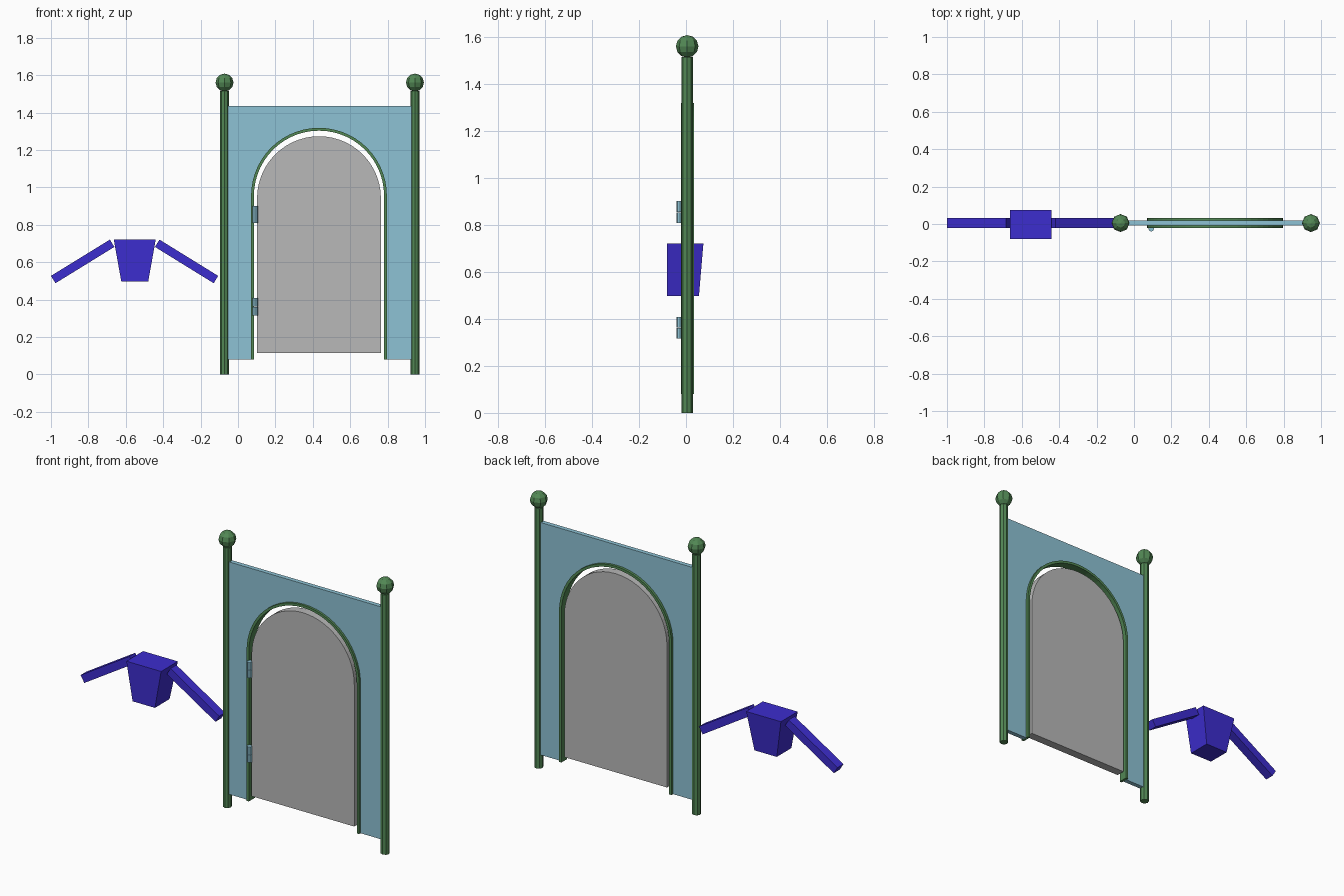
import bpy, bmesh, math
from mathutils import Vector

if "Cube" in bpy.data.objects:
    bpy.data.objects.remove(bpy.data.objects["Cube"])

YC = 0.005      # mid plane of the gate
CX = 0.433      # arch centre line


def material(name, rgb):
    m = bpy.data.materials.new(name)
    m.diffuse_color = (*rgb, 1)
    m.use_nodes = True
    m.node_tree.nodes["Principled BSDF"].inputs["Base Color"].default_value = m.diffuse_color
    return m


GREEN = material("painted_green", (0.085, 0.245, 0.09))
BLUE = material("pale_blue", (0.27, 0.54, 0.66))
GREY = material("door_grey", (0.48, 0.48, 0.48))
VIOLET = material("deep_violet", (0.046, 0.026, 0.62))


def finish(bm, name, mat):
    bmesh.ops.recalc_face_normals(bm, faces=bm.faces)
    me = bpy.data.meshes.new(name)
    bm.to_mesh(me)
    bm.free()
    me.materials.append(mat)
    ob = bpy.data.objects.new(name, me)
    bpy.context.collection.objects.link(ob)
    return ob


def plate(name, outline, y0, y1, mat):
    """Extrude an x-z outline from y0 to y1."""
    bm = bmesh.new()
    face = bm.faces.new([bm.verts.new((x, y0, z)) for x, z in outline])
    ext = bmesh.ops.extrude_face_region(bm, geom=[face])
    moved = [v for v in ext["geom"] if isinstance(v, bmesh.types.BMVert)]
    bmesh.ops.translate(bm, verts=moved, vec=(0, y1 - y0, 0))
    return finish(bm, name, mat)


def arch(radius, spring, bottom, steps=28):
    """Round-topped outline from bottom left over the top to bottom right."""
    pts = [(CX - radius, bottom)]
    for i in range(steps + 1):
        a = math.pi * (1 - i / steps)
        pts.append((CX + radius * math.cos(a), spring + radius * math.sin(a)))
    return pts + [(CX + radius, bottom)]


def cylinder(name, x, y, z0, z1, r, sides, mat):
    bm = bmesh.new()
    bmesh.ops.create_cone(bm, cap_ends=True, segments=sides, radius1=r,
                          radius2=r, depth=z1 - z0)
    bmesh.ops.translate(bm, verts=bm.verts, vec=(x, y, (z0 + z1) / 2))
    return finish(bm, name, mat)


# Posts with faceted ball caps
for side, x in (("left", -0.072), ("right", 0.946)):
    cylinder(side + "_post", x, YC, 0, 1.515, 0.024, 8, GREEN)
    bm = bmesh.new()
    bmesh.ops.create_uvsphere(bm, u_segments=8, v_segments=6, radius=0.048)
    bmesh.ops.translate(bm, verts=bm.verts, vec=(x, YC, 1.56))
    finish(bm, side + "_post_ball", GREEN)

# Wall panel with an arched opening
plate("wall_panel",
      [(-0.055, 0.08), (-0.055, 1.435), (0.93, 1.435), (0.93, 0.08)]
      + arch(0.355, 0.955, 0.08)[::-1], YC - 0.013, YC + 0.013, BLUE)

# Arch trim
plate("arch_trim", arch(0.363, 0.955, 0.08) + arch(0.348, 0.955, 0.08)[::-1],
      YC - 0.026, YC + 0.028, GREEN)

# Door leaf
plate("door", arch(0.331, 0.942, 0.115), YC - 0.025, YC + 0.025, GREY)

# Hinges, two knuckles each
for name, z in (("lower", 0.362), ("upper", 0.855)):
    for part, dz in (("bottom", -0.046), ("top", 0.001)):
        cylinder(f"{name}_hinge_{part}", 0.092, -0.025, z + dz,
                 z + dz + 0.045, 0.015, 8, BLUE)

# Tapered body of the flyer: upright front, sloping sides and back
bm = bmesh.new()
bmesh.ops.create_cube(bm, size=1)
for v in bm.verts:
    top = v.co.z > 0
    half = 0.112 if top else 0.072
    back = 0.074 if top else 0.055
    v.co = Vector((-0.552 + math.copysign(half, v.co.x),
                   back if v.co.y > 0 else -0.08, 0.72 if top else 0.497))
finish(bm, "flyer_body", VIOLET)

# Drooping wing bars
for side, a, b in (("left", (-0.988, 0.507), (-0.673, 0.701)),
                   ("right", (-0.432, 0.701), (-0.118, 0.507))):
    d = Vector((b[0] - a[0], b[1] - a[1])).normalized()
    n = Vector((-d.y, d.x)) * 0.023
    a, b = Vector(a), Vector(b)
    plate(side + "_wing", [a - n, a + n, b + n, b - n],
          YC - 0.027, YC + 0.027, VIOLET)
